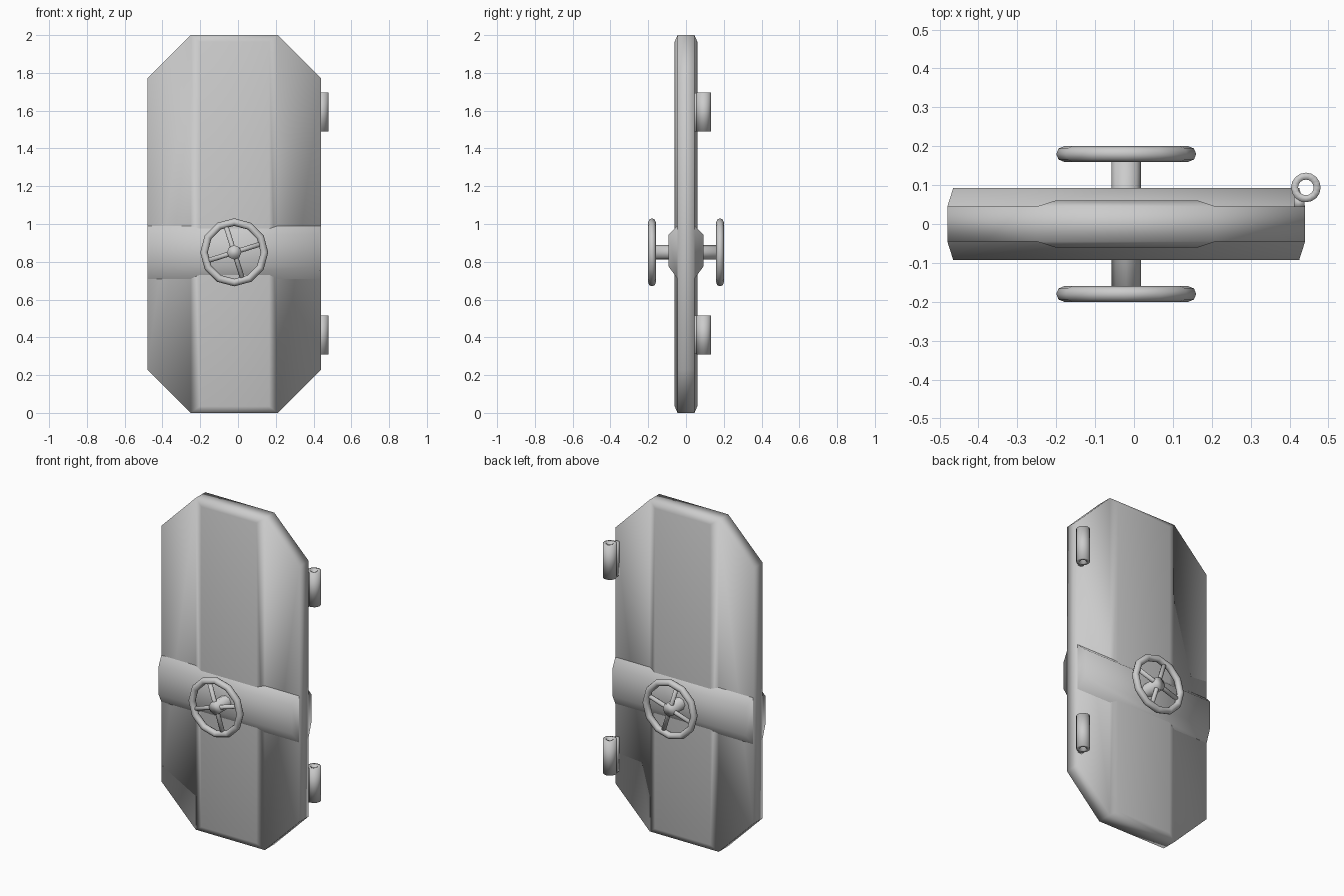
import bpy, bmesh
from math import pi, radians, cos, sin
from mathutils import Matrix, Vector

if "Cube" in bpy.data.objects:
    bpy.data.objects.remove(bpy.data.objects["Cube"])

CX, WHEEL_Z = -0.02, 0.85


def finish(name, bm):
    bmesh.ops.recalc_face_normals(bm, faces=bm.faces)
    me = bpy.data.meshes.new(name)
    bm.to_mesh(me)
    bm.free()
    me.shade_smooth()
    ob = bpy.data.objects.new(name, me)
    bpy.context.collection.objects.link(ob)
    return ob


def mirror_y(ob):
    m = ob.modifiers.new("front_back", 'MIRROR')
    m.use_axis = (False, True, False)
    m.use_mirror_merge = False


def rod(bm, a, b, r, n):
    a, b = Vector(a), Vector(b)
    rot = (b - a).to_track_quat('Z', 'Y').to_matrix().to_4x4()
    bmesh.ops.create_cone(bm, cap_ends=True, segments=n, radius1=r, radius2=r,
                          depth=(b - a).length,
                          matrix=Matrix.Translation((a + b) / 2) @ rot)


# Door slab: octagon outline with a raised centre panel on each face
outline = [(-0.25, 0), (0.21, 0), (0.44, 0.23), (0.44, 1.77),
           (0.21, 2), (-0.25, 2), (-0.48, 1.77), (-0.48, 0.23)]
panel = [(-0.203, 0.035), (0.165, 0.035), (0.165, 1.965), (-0.203, 1.965)]
bm = bmesh.new()
rims = []
for s in (-1, 1):
    rim = [bm.verts.new((x, s * 0.045, z)) for x, z in outline]
    inner = [bm.verts.new((x, s * 0.06, z)) for x, z in panel]
    bm.faces.new(inner)
    outer = [rim[i] for i in (0, 1, 4, 5)]
    for i in range(4):
        j = (i + 1) % 4
        bm.faces.new((outer[i], outer[j], inner[j], inner[i]))
    bm.faces.new(rim[1:5])
    bm.faces.new((rim[5], rim[6], rim[7], rim[0]))
    rims.append(rim)
for i in range(8):
    j = (i + 1) % 8
    bm.faces.new((rims[0][i], rims[0][j], rims[1][j], rims[1][i]))
finish("door_slab", bm)

# Cross bar: sloped-edge pad across the door, front and back
bm = bmesh.new()
loops = []
for y, x0, x1, z0, z1 in ((-0.045, -0.48, 0.44, 0.71, 0.99),
                          (-0.092, -0.465, 0.425, 0.775, 0.945)):
    loops.append([bm.verts.new((x, y, z)) for x, z in
                  ((x0, z0), (x1, z0), (x1, z1), (x0, z1))])
bm.faces.new(loops[1])
for i in range(4):
    j = (i + 1) % 4
    bm.faces.new((loops[0][i], loops[0][j], loops[1][j], loops[1][i]))
bmesh.ops.recalc_face_normals(bm, faces=bm.faces)
mirror_y(finish("cross_bar", bm))

# Wheel shaft, running through the door
bm = bmesh.new()
rod(bm, (CX, -0.195, WHEEL_Z), (CX, 0.195, WHEEL_Z), 0.038, 8)
finish("wheel_shaft", bm)

# Hand wheel rim
bpy.ops.mesh.primitive_torus_add(major_segments=12, minor_segments=8,
                                 major_radius=0.16, minor_radius=0.02)
rim_ob = bpy.context.object
rim_ob.name = "wheel_rim"
rim_ob.data.transform(Matrix.Translation((CX, -0.18, WHEEL_Z)) @ Matrix.Rotation(pi / 2, 4, 'X'))
rim_ob.data.shade_smooth()
mirror_y(rim_ob)

# Hand wheel spokes
bm = bmesh.new()
for deg in (17.5, 107.5):
    dx, dz = 0.155 * cos(radians(deg)), 0.155 * sin(radians(deg))
    rod(bm, (CX - dx, -0.18, WHEEL_Z - dz), (CX + dx, -0.18, WHEEL_Z + dz), 0.013, 8)
mirror_y(finish("wheel_spokes", bm))

# Hinges: hollow barrel with a short leaf joining it to the door
for name, z0 in (("lower", 0.31), ("upper", 1.49)):
    z1 = z0 + 0.205
    bm = bmesh.new()
    n = 16
    rings = [[bm.verts.new((0.442 + r * cos(2 * pi * k / n), 0.094 + r * sin(2 * pi * k / n), z))
              for k in range(n)]
             for r, z in ((0.038, z0), (0.038, z1), (0.02, z1), (0.02, z0))]
    for i in range(4):
        a, b = rings[i], rings[(i + 1) % 4]
        for k in range(n):
            m = (k + 1) % n
            bm.faces.new((a[k], a[m], b[m], b[k]))
    finish(name + "_hinge_barrel", bm)
    bm = bmesh.new()
    bmesh.ops.create_cube(bm, size=1, matrix=Matrix.Translation((0.425, 0.055, (z0 + z1) / 2))
                          @ Matrix.Diagonal((0.026, 0.028, 0.204, 1)))
    finish(name + "_hinge_leaf", bm)
